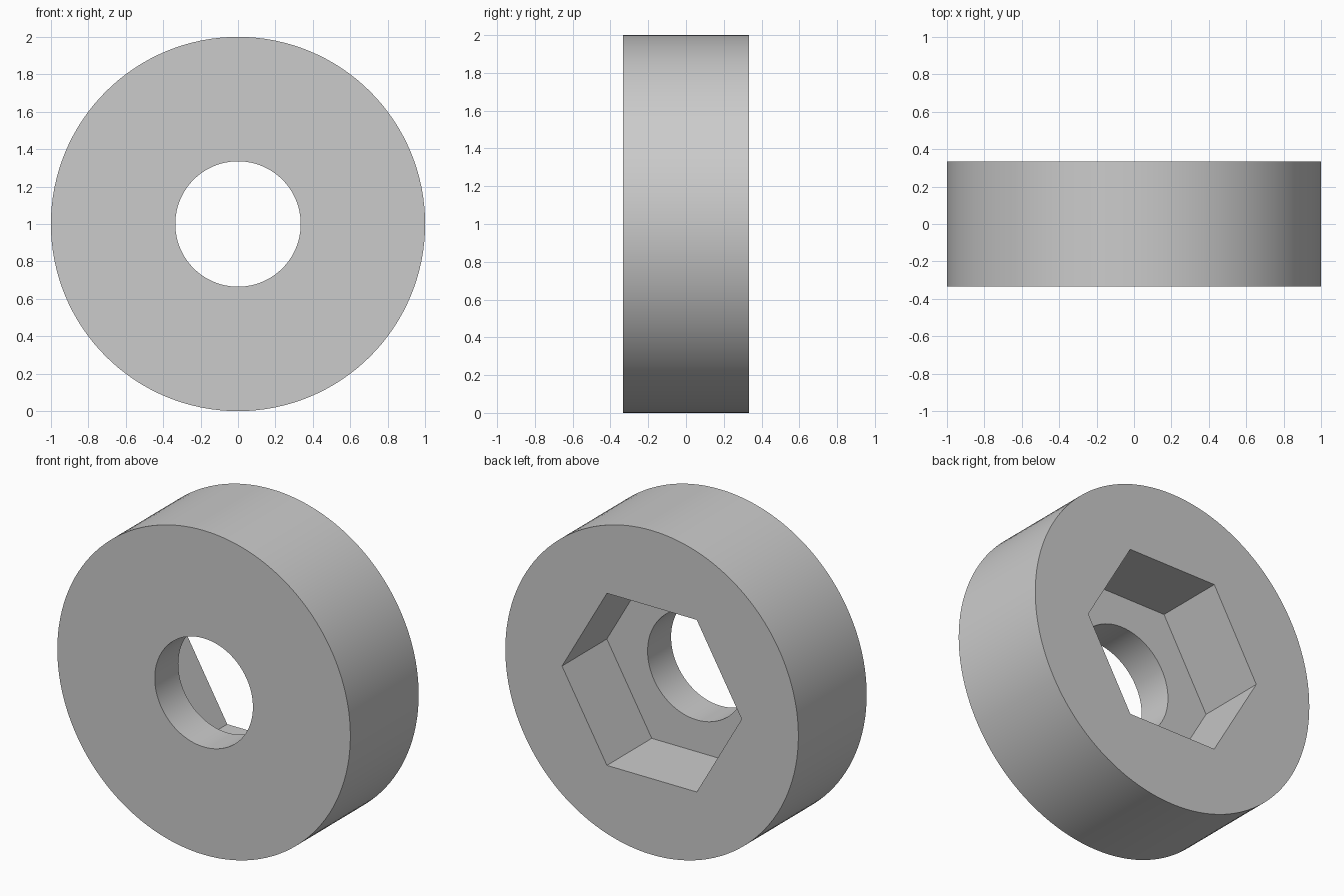
import bpy
import bmesh
from math import cos, sin, pi, radians

cube = bpy.data.objects.get("Cube")
if cube:
    bpy.data.objects.remove(cube, do_unlink=True)

RADIUS = 1.0
HALF_WIDTH = 0.333
BORE_RADIUS = 0.335
HEX_RADIUS = 0.613
POCKET_DEPTH = 0.437
SEGMENTS = 128


def prism(name, radius, sides, y_front, y_back):
    """Regular prism along y with its first corner towards +x."""
    bm = bmesh.new()
    ring = [bm.verts.new((radius * cos(2 * pi * i / sides), y_front,
                          RADIUS + radius * sin(2 * pi * i / sides)))
            for i in range(sides)]
    face = bm.faces.new(ring)
    extruded = bmesh.ops.extrude_face_region(bm, geom=[face], use_keep_orig=True)["geom"]
    moved = [v for v in extruded if isinstance(v, bmesh.types.BMVert)]
    bmesh.ops.translate(bm, verts=moved, vec=(0, y_back - y_front, 0))
    bmesh.ops.recalc_face_normals(bm, faces=bm.faces)
    mesh = bpy.data.meshes.new(name)
    bm.to_mesh(mesh)
    bm.free()
    obj = bpy.data.objects.new(name, mesh)
    bpy.context.collection.objects.link(obj)
    return obj


def cut(target, cutter):
    """Subtract the cutter, apply the result and remove the cutter."""
    cutter.hide_render = True
    mod = target.modifiers.new(cutter.name, "BOOLEAN")
    mod.operation = "DIFFERENCE"
    mod.solver = "EXACT"
    mod.object = cutter
    bpy.ops.object.select_all(action="DESELECT")
    target.select_set(True)
    bpy.context.view_layer.objects.active = target
    bpy.ops.object.modifier_apply(modifier=mod.name)
    bpy.data.objects.remove(cutter, do_unlink=True)


# Round body with a through bore and a hexagonal nut pocket in the back
body = prism("round_knob_body", RADIUS, SEGMENTS, -HALF_WIDTH, HALF_WIDTH)
cut(body, prism("bore_cutter", BORE_RADIUS, SEGMENTS, -1, 1))
cut(body, prism("hex_pocket_cutter", HEX_RADIUS, 6, HALF_WIDTH - POCKET_DEPTH, 1))

# Smooth curved walls, crisp rims
bpy.ops.object.shade_smooth_by_angle(angle=radians(30))

# Plain grey material
grey = bpy.data.materials.new("plain_grey")
grey.use_nodes = True
colour = (0.6, 0.6, 0.6, 1)
grey.diffuse_color = colour
grey.node_tree.nodes["Principled BSDF"].inputs["Base Color"].default_value = colour
body.data.materials.clear()
body.data.materials.append(grey)
